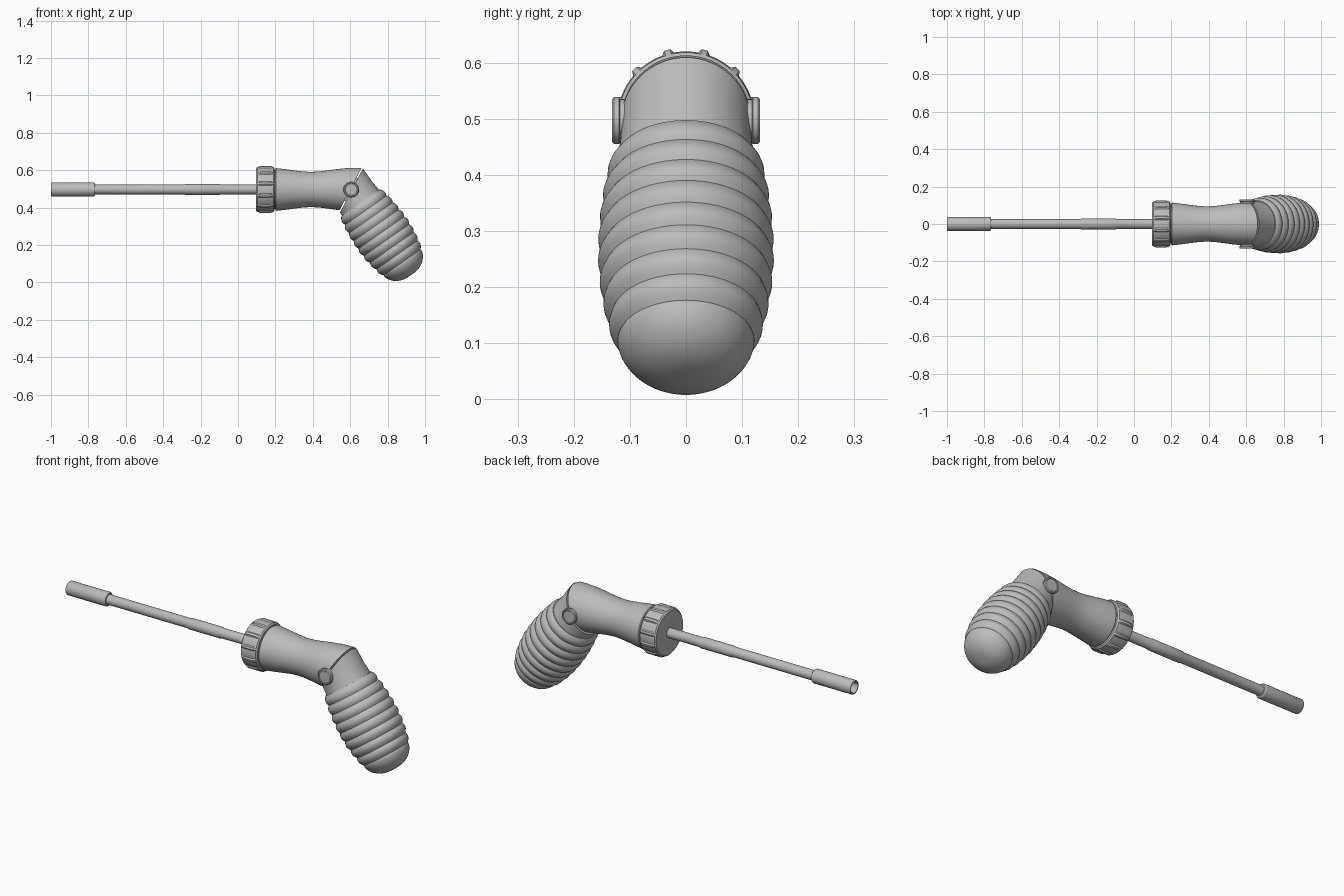
import bpy, bmesh, math
from mathutils import Matrix, Vector

if "Cube" in bpy.data.objects:
    bpy.data.objects.remove(bpy.data.objects["Cube"])

GREY = (0.5, 0.5, 0.5, 1)
grey = bpy.data.materials.new("plain grey")
grey.use_nodes = True
grey.diffuse_color = GREY
grey.node_tree.nodes["Principled BSDF"].inputs["Base Color"].default_value = GREY

AXIS = 0.497
BEND = math.radians(55)
PIVOT = Vector((0.605, 0, AXIS))
FORWARD = Matrix.Translation((0, 0, AXIS))
GRIP = Matrix.Translation(PIVOT) @ Matrix.Rotation(BEND, 4, 'Y')
MITRE = Vector((math.cos(BEND / 2), 0, -math.sin(BEND / 2)))


def lathe(name, profile, matrix, segments=64, shape=None, cut_side=0, angle=30):
    """Revolve (x, radius) points about local x; optionally mitre at the joint."""
    bm = bmesh.new()
    rings = []
    for x, r in profile:
        ring = []
        for i in range(segments):
            a = 2 * math.pi * i / segments
            k = shape(a, r) if shape else r
            ring.append(bm.verts.new((x, k * math.sin(a), k * math.cos(a))))
        rings.append(ring)
    for p, q in zip(rings, rings[1:]):
        for i in range(segments):
            j = (i + 1) % segments
            bm.faces.new((p[i], p[j], q[j], q[i]))
    bm.faces.new(rings[0][::-1])
    bm.faces.new(rings[-1])
    bm.transform(matrix)
    if cut_side:
        cut = bmesh.ops.bisect_plane(
            bm, geom=bm.verts[:] + bm.edges[:] + bm.faces[:],
            plane_co=PIVOT + MITRE * 0.004 * cut_side, plane_no=MITRE,
            clear_inner=cut_side > 0, clear_outer=cut_side < 0)
        edges = [e for e in cut["geom_cut"] if isinstance(e, bmesh.types.BMEdge)]
        bmesh.ops.contextual_create(bm, geom=edges)
    bmesh.ops.recalc_face_normals(bm, faces=bm.faces)
    mesh = bpy.data.meshes.new(name)
    bm.to_mesh(mesh)
    bm.free()
    mesh.materials.append(grey)
    obj = bpy.data.objects.new(name, mesh)
    bpy.context.collection.objects.link(obj)
    bpy.ops.object.select_all(action='DESELECT')
    obj.select_set(True)
    bpy.context.view_layer.objects.active = obj
    bpy.ops.object.shade_smooth_by_angle(angle=math.radians(angle))
    return obj


# Shaft with a slightly thicker middle, and a hollow socket at its tip
lathe("shaft", [(-0.8, 0.026), (-0.29, 0.026), (-0.28, 0.029), (-0.1, 0.029),
                (-0.09, 0.026), (0.12, 0.026)], FORWARD, 32)
lathe("socket", [(-0.88, 0.028), (-0.997, 0.028), (-1, 0.03), (-1, 0.035),
                 (-0.996, 0.037), (-0.771, 0.037), (-0.765, 0.033)], FORWARD, 32)


# Chamfered collar with twelve shallow flutes
def fluted(a, r):
    pitch = math.pi / 6
    offset = abs((a + pitch / 2) % pitch - pitch / 2)
    return min(r, 0.123 if offset < 0.2 else 0.13)


lathe("collar", [(0.097, 0.114), (0.103, 0.121), (0.122, 0.13), (0.172, 0.13),
                 (0.189, 0.121), (0.195, 0.114)], FORWARD, 144, fluted)

# Waisted front handle, mitred at the joint
lathe("front_handle", [(0.18, 0.104), (0.2, 0.104), (0.2, 0.111), (0.204, 0.114),
                       (0.25, 0.109), (0.3, 0.102), (0.35, 0.096), (0.39, 0.094),
                       (0.43, 0.096), (0.48, 0.102), (0.53, 0.109), (0.58, 0.114),
                       (0.63, 0.116), (0.8, 0.116)], FORWARD, cut_side=-1)

# Ribbed grip: smooth neck, eight rounded ribs, domed end
START, END, RIBS, STEPS = 0.087, 0.475, 8, 6
profile = [(-0.12, 0.116), (0.03, 0.116), (START, 0.121)]
for rib in range(RIBS):
    for s in range(STEPS + 1):
        u = s / STEPS
        t = START + (END - START) * (rib + u) / RIBS
        bulge = 0.55 if t < 0.29 else 0.8
        r = 0.148 - bulge * (t - 0.29) ** 2
        profile.append((t + 0.0005 * u, r + 0.009 * math.sin(math.pi * u)))
for s in range(12):
    a = math.pi / 2 * s / 12
    profile.append((END + 0.004 + 0.08 * math.sin(a) ** 1.2, 0.122 * math.cos(a) ** 0.8))
lathe("ribbed_grip", profile, GRIP, cut_side=1, angle=35)

# Hinge tongue inside the joint, and the pivot pin with its two heads
SIDEWAYS = Matrix.Translation(PIVOT) @ Matrix.Rotation(math.pi / 2, 4, 'Z')
lathe("hinge_tongue", [(-0.03, 0.07), (0.03, 0.07)], SIDEWAYS, 32)
lathe("pivot_pin", [(-0.12, 0.03), (0.12, 0.03)], SIDEWAYS, 32)
for name, turn in (("left_pin_head", 0), ("right_pin_head", math.pi)):
    lathe(name, [(0.08, 0.038), (0.118, 0.038), (0.119, 0.042), (0.128, 0.042),
                 (0.132, 0.038), (0.132, 0.033), (0.13, 0.031)],
          SIDEWAYS @ Matrix.Rotation(turn, 4, 'Z'), 32)
